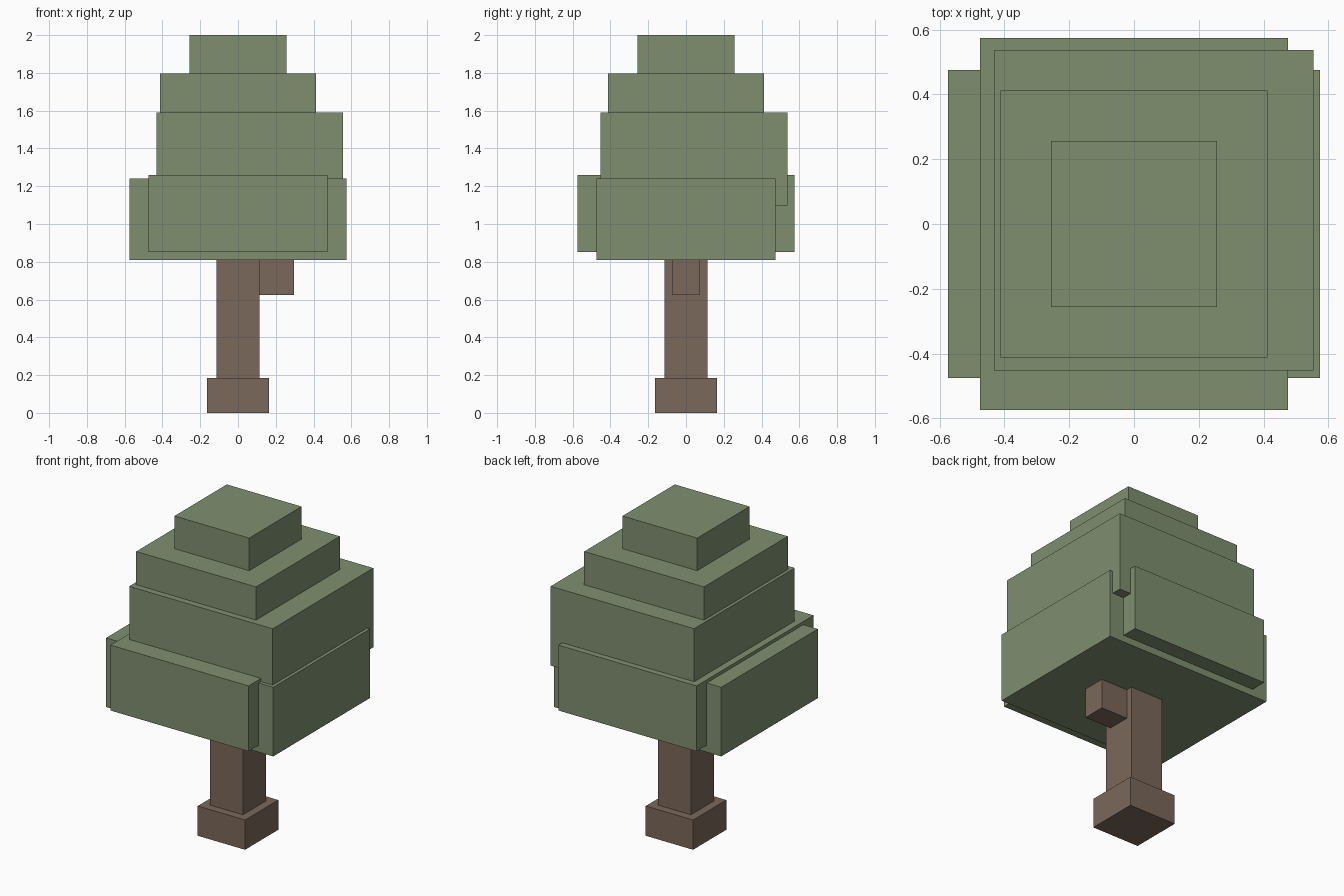
import bpy
import bmesh
from mathutils import Vector

if "Cube" in bpy.data.objects:
    bpy.data.objects.remove(bpy.data.objects["Cube"])


def material(name, rgb):
    mat = bpy.data.materials.new(name)
    mat.diffuse_color = (*rgb, 1.0)
    mat.use_nodes = True
    mat.node_tree.nodes["Principled BSDF"].inputs["Base Color"].default_value = mat.diffuse_color
    return mat


leaf = material("leaf green", (0.212, 0.275, 0.159))
bark = material("bark brown", (0.195, 0.138, 0.102))


def box(name, x, y, z, mat):
    """Axis-aligned block from (min, max) ranges."""
    lo, hi = Vector((x[0], y[0], z[0])), Vector((x[1], y[1], z[1]))
    bm = bmesh.new()
    bmesh.ops.create_cube(bm, size=1.0)
    bmesh.ops.scale(bm, vec=hi - lo, verts=bm.verts)
    mesh = bpy.data.meshes.new(name)
    bm.to_mesh(mesh)
    bm.free()
    mesh.materials.append(mat)
    obj = bpy.data.objects.new(name, mesh)
    obj.location = (lo + hi) / 2
    bpy.context.collection.objects.link(obj)
    return obj


def centred(name, half_x, half_y, z, mat):
    return box(name, (-half_x, half_x), (-half_y, half_y), z, mat)


# Trunk with a wider foot and a stub branch on the right
centred("trunk_foot", 0.163, 0.163, (0.0, 0.185), bark)
centred("trunk", 0.113, 0.113, (0.185, 0.9), bark)
box("branch_stub", (0.113, 0.297), (-0.072, 0.072), (0.625, 0.87), bark)

# Lower foliage: two crossed blocks
centred("lower_foliage_wide", 0.575, 0.475, (0.81, 1.24), leaf)
centred("lower_foliage_deep", 0.475, 0.575, (0.853, 1.26), leaf)

# Middle foliage, shifted towards the back right
box("middle_foliage", (-0.432, 0.555), (-0.452, 0.537), (1.097, 1.59), leaf)

# Stepped crown
centred("upper_foliage", 0.412, 0.412, (1.59, 1.797), leaf)
centred("crown_top", 0.257, 0.257, (1.797, 2.0), leaf)
